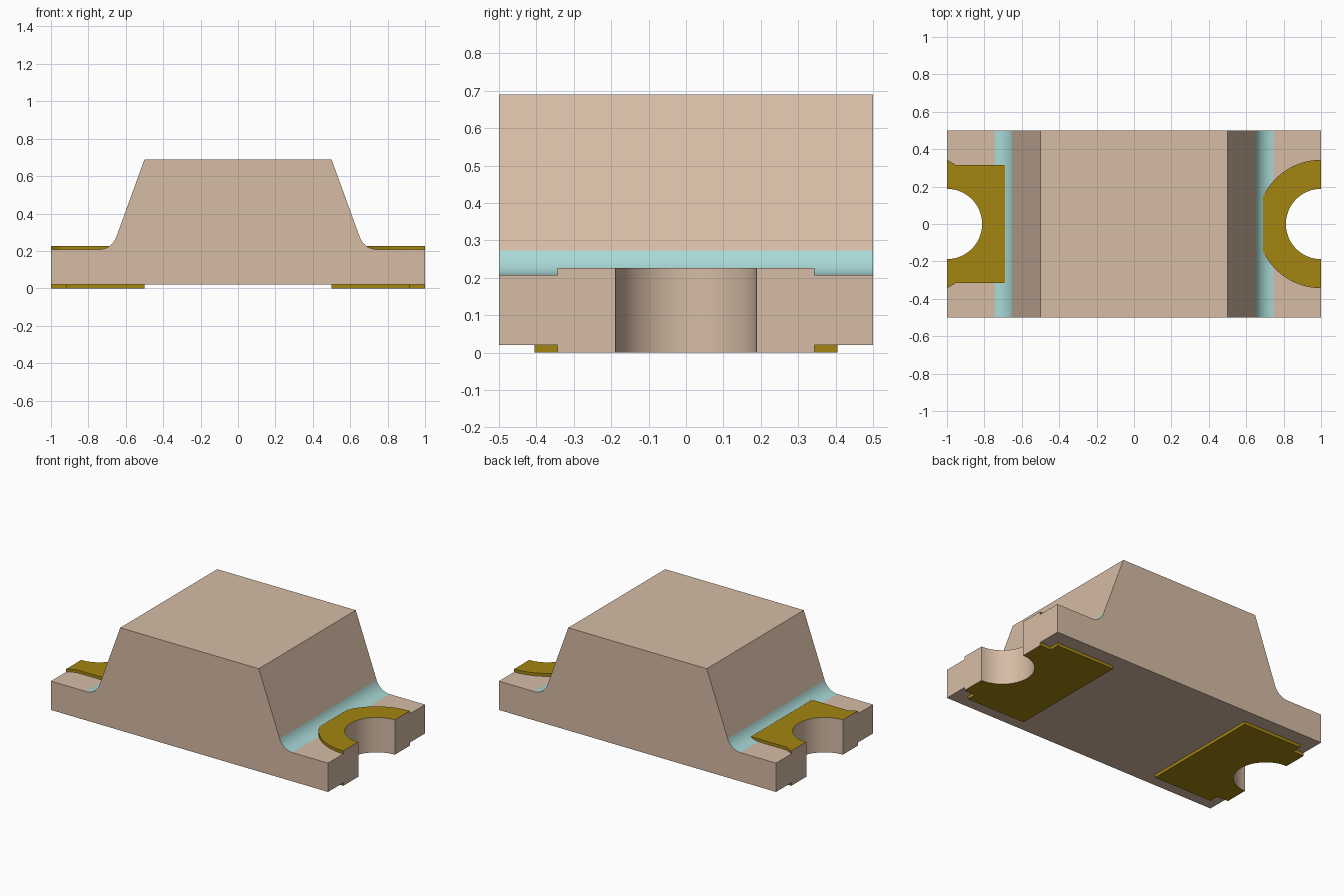
import bpy, bmesh, math

if "Cube" in bpy.data.objects:
    bpy.data.objects.remove(bpy.data.objects["Cube"])


def make_material(name, rgb):
    m = bpy.data.materials.new(name)
    m.use_nodes = True
    m.diffuse_color = (*rgb, 1)
    m.node_tree.nodes["Principled BSDF"].inputs["Base Color"].default_value = (*rgb, 1)
    return m


beige = make_material("beige resin", (0.672, 0.503, 0.376))
teal = make_material("pale teal", (0.392, 0.694, 0.679))
gold = make_material("dark gold", (0.366, 0.235, 0.005))

NOTCH_R = 0.188
BOARD_Z, LEDGE_Z, TOP_Z, PAD_TOP = 0.02, 0.208, 0.69, 0.227
FILLET_R = 0.1


def prism(name, outline, offset, depth, materials):
    """Extrude a closed outline of 3D points by depth."""
    bm = bmesh.new()
    face = bm.faces.new([bm.verts.new(p) for p in outline])
    ext = bmesh.ops.extrude_face_region(bm, geom=[face])
    verts = [v for v in ext["geom"] if isinstance(v, bmesh.types.BMVert)]
    bmesh.ops.translate(bm, verts=verts, vec=depth)
    bmesh.ops.translate(bm, verts=bm.verts, vec=offset)
    bmesh.ops.recalc_face_normals(bm, faces=bm.faces)
    mesh = bpy.data.meshes.new(name)
    bm.to_mesh(mesh)
    bm.free()
    obj = bpy.data.objects.new(name, mesh)
    bpy.context.collection.objects.link(obj)
    for m in materials:
        mesh.materials.append(m)
    return obj


def in_notch(face):
    c = face.center
    return abs(face.normal.z) < 0.1 and math.hypot(abs(c.x) - 1, c.y) < NOTCH_R + 0.003 and abs(c.x) < 0.9999


# Body: half profile with a rounded foot, mirrored and extruded front to back
cx, cz = 0.745, LEDGE_Z + FILLET_R
arc = [(cx + FILLET_R * math.cos(a), cz + FILLET_R * math.sin(a))
       for a in (math.radians(270 - 70 * i / 10) for i in range(11))]
half = [(1, BOARD_Z), (1, LEDGE_Z)] + arc + [(0.5, TOP_Z)]
profile = half + [(-x, z) for x, z in reversed(half)]
body = prism("body", [(x, 0, z) for x, z in profile], (0, -0.5, 0), (0, 1, 0), [beige, teal])

# Half-round notches cut through both ends
for side in (1, -1):
    bpy.ops.mesh.primitive_cylinder_add(vertices=64, radius=NOTCH_R, depth=1, location=(side, 0, 0.1))
    cutter = bpy.context.object
    cutter.name = "notch_cutter"
    cutter.hide_render = True
    mod = body.modifiers.new("notch", "BOOLEAN")
    mod.operation, mod.solver, mod.object = "DIFFERENCE", "EXACT", cutter
    bpy.context.view_layer.objects.active = body
    bpy.ops.object.modifier_apply(modifier=mod.name)
    bpy.data.objects.remove(cutter)

# Teal on the rounded foot, smooth shading on curved faces only
for f in body.data.polygons:
    n, c = f.normal, f.center
    foot = abs(n.y) < 0.1 and 0.64 < abs(c.x) < 0.76 and LEDGE_Z < c.z < 0.28 and n.z > 0.1
    f.material_index = 1 if foot else 0
    f.use_smooth = foot or in_notch(f)


# Pads: notch arc plus an outer edge, given for the left end and mirrored by side
def pad(name, side, outer, z0, z1):
    notch = [(1 + NOTCH_R * math.cos(a), NOTCH_R * math.sin(a))
             for a in (math.pi / 2 + math.pi * i / 32 for i in range(33))]
    outline = notch + outer + [(x, -y) for x, y in reversed(outer)]
    obj = prism(name, [(side * x, y, 0) for x, y in outline], (0, 0, z0), (0, 0, z1 - z0), [gold, beige])
    for f in obj.data.polygons:
        curved = in_notch(f)
        f.material_index = 1 if curved or abs(f.center.x) > 0.9999 else 0
        f.use_smooth = curved


RING_R = 0.343
end = math.acos(0.31 / RING_R)
ring = [(1 - RING_R * math.cos(a), -RING_R * math.sin(a))
        for a in (math.pi / 2 + (end - math.pi / 2) * i / 16 for i in range(17))]
square = [(1, -0.343), (0.95, -0.315), (0.69, -0.315)]
under = [(1, -0.343), (0.92, -0.343), (0.92, -0.405), (0.5, -0.405)]

pad("left_top_pad", 1, ring, LEDGE_Z, PAD_TOP)
pad("right_top_pad", -1, square, LEDGE_Z, PAD_TOP)
pad("left_bottom_pad", 1, under, 0, BOARD_Z)
pad("right_bottom_pad", -1, under, 0, BOARD_Z)
